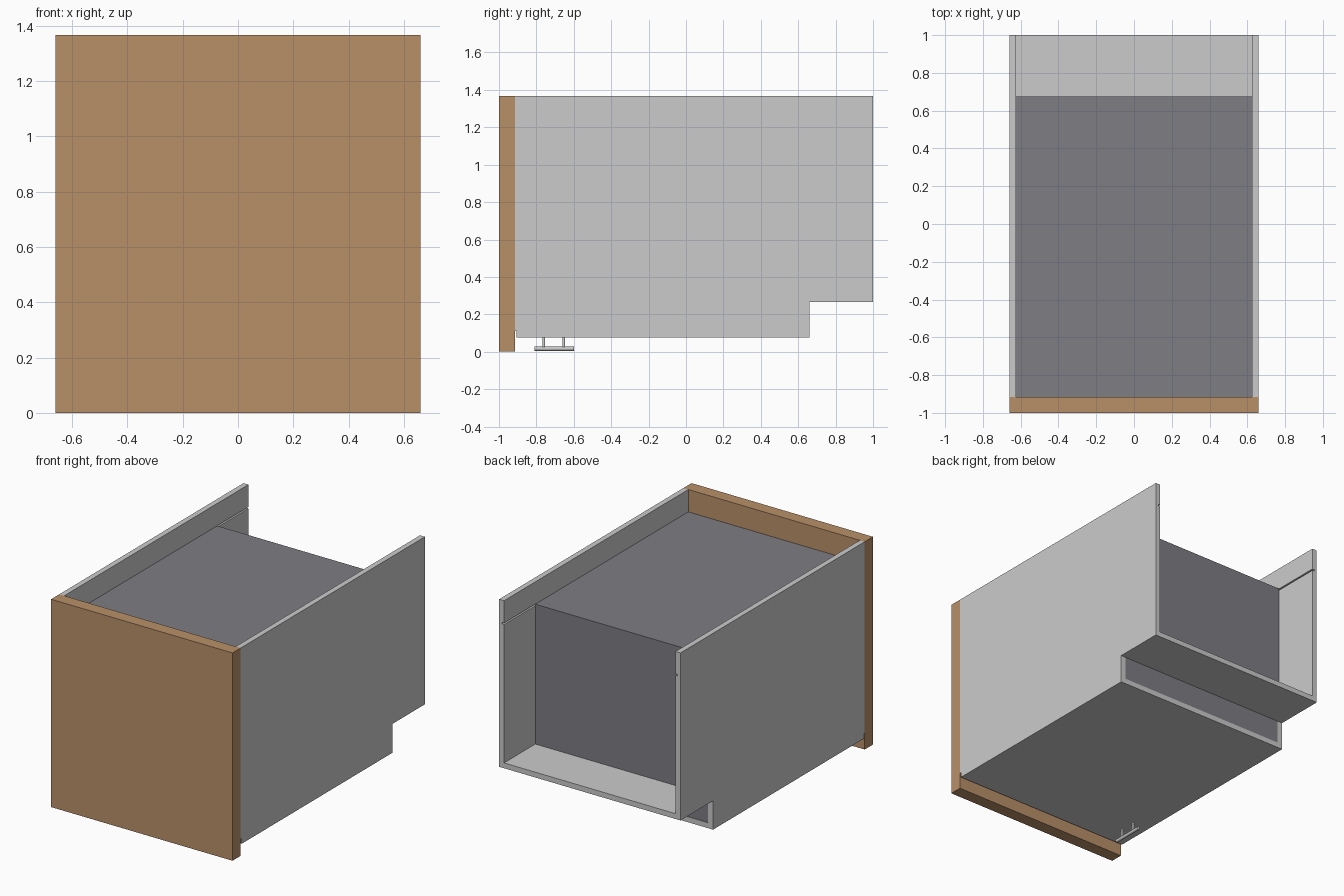
import bpy, bmesh
from mathutils import Matrix, Vector

if "Cube" in bpy.data.objects:
    bpy.data.objects.remove(bpy.data.objects["Cube"])


def material(name, color):
    m = bpy.data.materials.new(name)
    m.diffuse_color = (*color, 1)
    m.use_nodes = True
    m.node_tree.nodes["Principled BSDF"].inputs["Base Color"].default_value = m.diffuse_color
    return m


WOOD = material("wood", (0.48, 0.28, 0.14))
DARK = material("dark_grey", (0.21, 0.21, 0.23))


def finish(bm, name, mat=None):
    bmesh.ops.recalc_face_normals(bm, faces=bm.faces)
    me = bpy.data.meshes.new(name)
    bm.to_mesh(me)
    bm.free()
    ob = bpy.data.objects.new(name, me)
    bpy.context.collection.objects.link(ob)
    if mat:
        me.materials.append(mat)
    return ob


def extrude_x(name, profile, x0, x1, mat=None):
    """Extrude a (y, z) profile from x0 to x1."""
    bm = bmesh.new()
    face = bm.faces.new([bm.verts.new((x0, y, z)) for y, z in profile])
    res = bmesh.ops.extrude_face_region(bm, geom=[face])
    verts = [g for g in res["geom"] if isinstance(g, bmesh.types.BMVert)]
    bmesh.ops.translate(bm, verts=verts, vec=(x1 - x0, 0, 0))
    return finish(bm, name, mat)


def box(name, x, y, z, mat=None):
    return extrude_x(name, [(y[0], z[0]), (y[1], z[0]), (y[1], z[1]), (y[0], z[1])],
                     x[0], x[1], mat)


def rod(name, a, b, r):
    a, b = Vector(a), Vector(b)
    d = b - a
    bm = bmesh.new()
    mtx = Matrix.Translation((a + b) / 2) @ d.to_track_quat('Z', 'Y').to_matrix().to_4x4()
    bmesh.ops.create_cone(bm, cap_ends=True, segments=16, radius1=r, radius2=r,
                          depth=d.length, matrix=mtx)
    ob = finish(bm, name)
    for p in ob.data.polygons:
        p.use_smooth = len(p.vertices) == 4
    return ob


W, IN = 0.66, 0.624          # outer and inner half widths
FY, STEP = -0.915, 0.661     # back of the front panel, step position

# Wooden front
box("front_panel", (-W, W), (-1, FY), (0, 1.367), WOOD)

# Side panels, notched at the rear, with a thin groove on the inside
side = [(FY, 0.11), (STEP, 0.11), (STEP, 0.265), (1, 0.265), (1, 1.367), (FY, 1.367)]
for s, label in ((-1, "left"), (1, "right")):
    panel = extrude_x(label + "_side_panel", side, s * IN, s * W)
    cutter = box(label + "_groove_cutter", (s * (IN - 0.02), s * (IN + 0.016)),
                 (FY - 0.01, 1.02), (1.21, 1.22))
    cutter.hide_render = True
    cutter.hide_viewport = True
    cutter.display_type = 'WIRE'
    mod = panel.modifiers.new("groove", 'BOOLEAN')
    mod.operation = 'DIFFERENCE'
    mod.solver = 'EXACT'
    mod.object = cutter

# Bottom board and raised rear board
box("bottom_board", (-W, W), (-0.905, STEP), (0.075, 0.11))
box("rear_step_board", (-IN, IN), (STEP, 1), (0.265, 0.30))

# Dark inner body, stepped at the rear
body = [(FY, 0.11), (0.657, 0.11), (0.657, 0.30), (0.675, 0.30), (0.675, 1.22), (FY, 1.22)]
extrude_x("inner_body", body, -IN, IN, DARK)

# Small bar handle below the bottom board
HX = -0.54
rod("handle_bar", (HX, -0.81, 0.016), (HX, -0.60, 0.016), 0.011)
for i, y in enumerate((-0.76, -0.653)):
    rod(f"handle_post_{i + 1}", (HX, y, 0.016), (HX, y, 0.076), 0.007)
